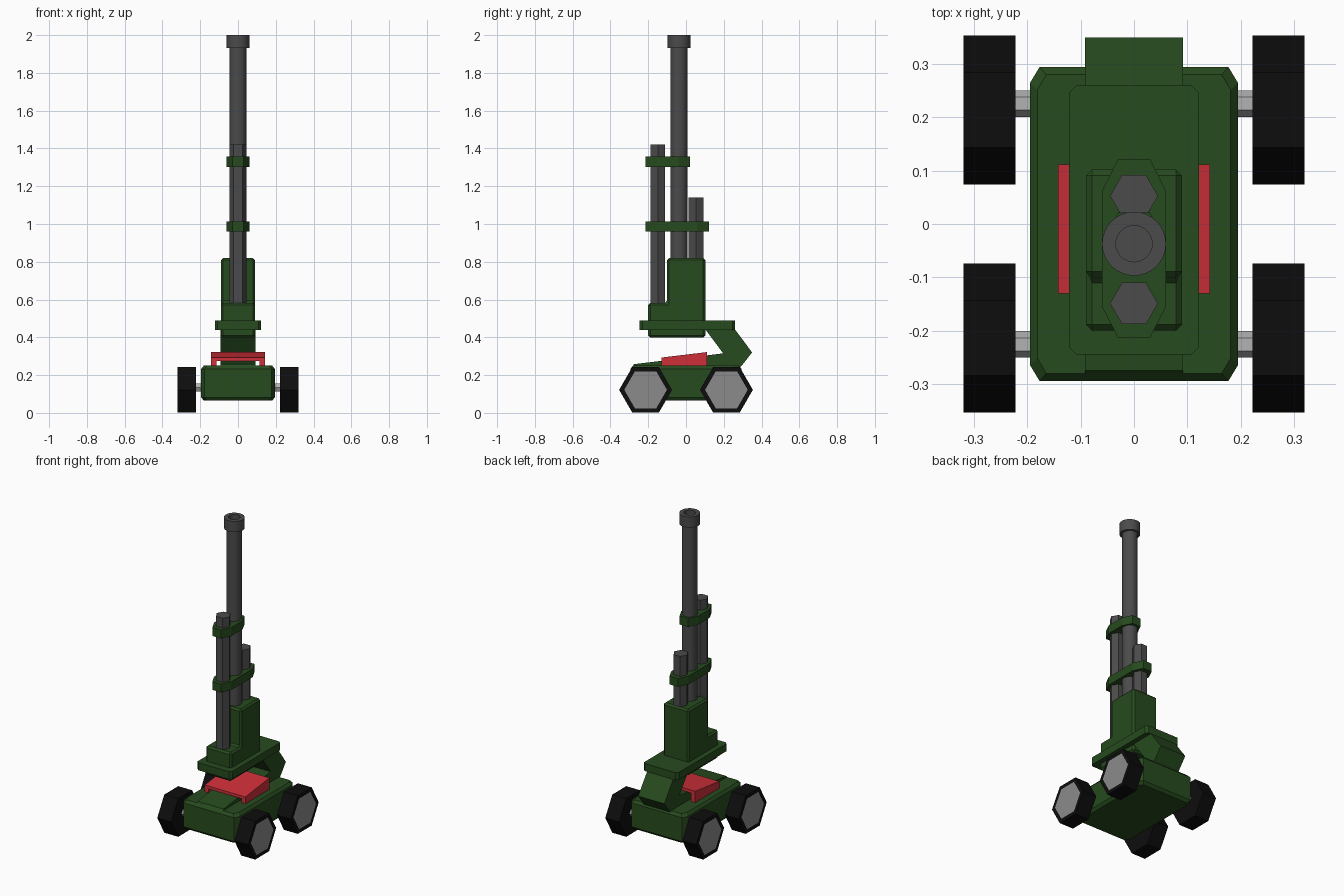
import bpy, bmesh, math
from mathutils import Matrix, Vector

if "Cube" in bpy.data.objects:
    bpy.data.objects.remove(bpy.data.objects["Cube"])


def material(name, rgb):
    m = bpy.data.materials.new(name)
    m.diffuse_color = (*rgb, 1)
    m.use_nodes = True
    m.node_tree.nodes["Principled BSDF"].inputs["Base Color"].default_value = m.diffuse_color
    return m


GREEN = material("green_paint", (0.02, 0.07, 0.013))
RED = material("red_paint", (0.62, 0.03, 0.042))
STEEL = material("gun_steel", (0.07, 0.07, 0.07))
RUBBER = material("rubber", (0.004, 0.004, 0.004))
HUB = material("hub_grey", (0.26, 0.26, 0.26))
AXLE = material("axle_grey", (0.45, 0.45, 0.45))


def finish(name, bm, *mats, bevel=0.0):
    bmesh.ops.recalc_face_normals(bm, faces=bm.faces)
    if bevel:
        bmesh.ops.bevel(bm, geom=bm.edges[:], offset=bevel, segments=1,
                        affect='EDGES', profile=0.5)
    me = bpy.data.meshes.new(name)
    bm.to_mesh(me)
    bm.free()
    for m in mats:
        me.materials.append(m)
    ob = bpy.data.objects.new(name, me)
    bpy.context.collection.objects.link(ob)
    return ob


def box(name, lo, hi, mat, bevel=0.0):
    bm = bmesh.new()
    bmesh.ops.create_cube(bm, size=1)
    for v in bm.verts:
        v.co = Vector([(a + b) / 2 + c * (b - a) for a, b, c in zip(lo, hi, v.co)])
    return finish(name, bm, mat, bevel=bevel)


def extrude(name, pts, lo, hi, mat, axis='X', bevel=0.0):
    """Extrude a (y, z) profile along x, or an (x, y) profile along z."""
    bm = bmesh.new()
    place = (lambda a, b: (lo, a, b)) if axis == 'X' else (lambda a, b: (a, b, lo))
    face = bm.faces.new([bm.verts.new(place(a, b)) for a, b in pts])
    new = bmesh.ops.extrude_face_region(bm, geom=[face])['geom']
    shift = Vector((hi - lo, 0, 0)) if axis == 'X' else Vector((0, 0, hi - lo))
    bmesh.ops.translate(bm, vec=shift,
                        verts=[g for g in new if isinstance(g, bmesh.types.BMVert)])
    return finish(name, bm, mat, bevel=bevel)


def ngon(r, n, cy=0.0, cz=0.0):
    return [(cy + r * math.cos(math.tau * i / n), cz + r * math.sin(math.tau * i / n))
            for i in range(n)]


def lathe(name, profile, cy, mat, n=32):
    """Spin an (r, z) profile around a vertical axis at y = cy."""
    bm = bmesh.new()
    rings = [[bm.verts.new((x, y + cy, z)) for x, y in ngon(r, n)] for r, z in profile]
    for a, b in zip(rings, rings[1:]):
        for i in range(n):
            bm.faces.new((a[i], a[(i + 1) % n], b[(i + 1) % n], b[i]))
    bm.faces.new(rings[0])
    bm.faces.new(rings[-1])
    ob = finish(name, bm, mat)
    bpy.context.view_layer.objects.active = ob
    ob.select_set(True)
    bpy.ops.object.shade_smooth_by_angle(angle=math.radians(35))
    ob.select_set(False)


def wheel(name, side, y):
    bm = bmesh.new()
    bmesh.ops.create_cone(bm, cap_ends=True, segments=6, radius1=0.14, radius2=0.14,
                          depth=0.098)
    # point two corners along y and lay the wheel axis along x
    turn = Matrix.Rotation(math.radians(90), 4, 'Y') 
    bmesh.ops.transform(bm, matrix=turn, verts=bm.verts)
    if max(v.co.y for v in bm.verts) < 0.135:
        bmesh.ops.rotate(bm, verts=bm.verts, matrix=Matrix.Rotation(math.radians(30), 3, 'X'))
    bmesh.ops.translate(bm, vec=(side * 0.271, y, 0.122), verts=bm.verts)
    bm.normal_update()
    outer = max(bm.faces, key=lambda f: f.normal.x * side)
    bmesh.ops.inset_region(bm, faces=[outer], thickness=0.027, depth=0)
    outer.material_index = 1
    finish(name, bm, RUBBER, HUB)


# Wheels and axles
for end, y in (("front", -0.214), ("rear", 0.214)):
    for label, side in (("left", -1), ("right", 1)):
        wheel(f"{end}_{label}_wheel", side, y)
    extrude(f"{end}_axle", ngon(0.025, 6, math.copysign(0.226, y), 0.135),
            -0.225, 0.225, AXLE)

# Hull with clipped corners
hull = [(sx * x, sy * y) for sx, sy, order in
        ((1, 1, 1), (-1, 1, -1), (-1, -1, 1), (1, -1, -1))
        for x, y in [(0.195, 0.265), (0.177, 0.295)][::order]]
bm = bmesh.new()
rings = [[bm.verts.new((x * s, y * t, z)) for x, y in hull]
         for s, t, z in ((0.93, 0.95, 0.065), (1, 1, 0.082), (1, 1, 0.233), (0.93, 0.95, 0.25))]
for a, b in zip(rings, rings[1:]):
    for i in range(8):
        bm.faces.new((a[i], a[(i + 1) % 8], b[(i + 1) % 8], b[i]))
bm.faces.new(rings[0])
bm.faces.new(rings[-1])
finish("hull", bm, GREEN)

# Sloped deck that folds up into the turret support arm
extrude("support_arm", [(-0.293, 0.23), (0.275, 0.23), (0.295, 0.25), (0.35, 0.32),
                        (0.257, 0.445), (0.10, 0.445), (0.197, 0.315), (-0.275, 0.258)],
        -0.092, 0.092, GREEN)

# Red saddle cover over the deck
extrude("cover_top", [(-0.13, 0.275), (0.112, 0.302), (0.112, 0.322), (-0.13, 0.293)],
        -0.143, 0.143, RED)
for label, side in (("left", -1), ("right", 1)):
    extrude(f"cover_{label}_flap",
            [(-0.13, 0.243), (0.112, 0.243), (0.112, 0.322), (-0.13, 0.293)],
            side * 0.115, side * 0.143, RED)

# Turret platform and stepped gun housing
c = 0.014
extrude("turret_platform",
        [(0.122, -0.245 + c), (0.122, 0.26 - c), (0.122 - c, 0.26), (-0.122 + c, 0.26),
         (-0.122, 0.26 - c), (-0.122, -0.245 + c), (-0.122 + c, -0.245), (0.122 - c, -0.245)],
        0.44, 0.488, GREEN, axis='Z')
extrude("gun_housing", [(-0.2, 0.4), (0.102, 0.4), (0.102, 0.82), (-0.1, 0.82),
                        (-0.1, 0.583), (-0.2, 0.583)],
        -0.09, 0.09, GREEN, bevel=0.011)

# Main barrel with muzzle ring and bore
lathe("main_barrel", [(0.045, 0.8), (0.045, 1.932), (0.06, 1.932), (0.06, 2.0),
                      (0.034, 2.0), (0.034, 1.95)], -0.037, STEEL)

# Hexagonal recoil tubes
extrude("front_tube", ngon(0.045, 6, 0, -0.149), 0.57, 1.42, STEEL, axis='Z')
extrude("rear_tube", ngon(0.045, 6, 0, 0.053), 0.81, 1.14, STEEL, axis='Z')

# Clamps around the barrels
for name, back, z0, z1 in (("lower_clamp", 0.122, 0.96, 1.013),
                           ("upper_clamp", 0.022, 1.303, 1.357)):
    extrude(name, [(0.03, back), (-0.03, back), (-0.06, back - 0.06), (-0.06, -0.155),
                   (-0.03, -0.214), (0.03, -0.214), (0.06, -0.155), (0.06, back - 0.06)],
            z0, z1, GREEN, axis='Z')
